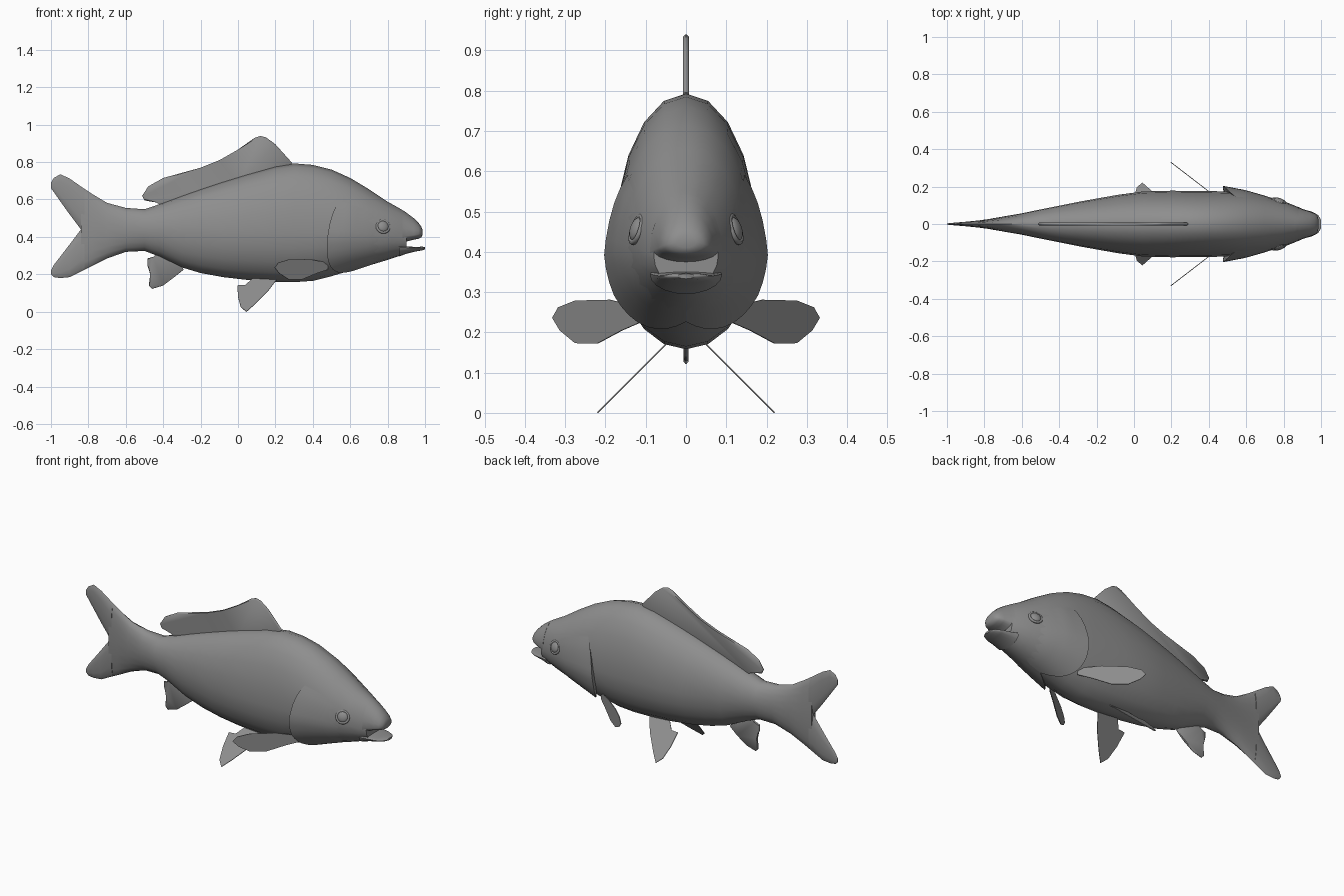
import bpy, bmesh, math
from mathutils import Vector

grey = bpy.data.materials.new("fish_grey")
grey.diffuse_color = (0.27, 0.27, 0.27, 1)


def finish(name, bm, angle=40):
    bmesh.ops.recalc_face_normals(bm, faces=bm.faces)
    me = bpy.data.meshes.new(name)
    bm.to_mesh(me)
    bm.free()
    ob = bpy.data.objects.new(name, me)
    bpy.context.collection.objects.link(ob)
    me.materials.append(grey)
    bpy.ops.object.select_all(action='DESELECT')
    ob.select_set(True)
    bpy.context.view_layer.objects.active = ob
    bpy.ops.object.shade_smooth_by_angle(angle=math.radians(angle))
    return ob


def section(s, a, grow=0.0):
    """Point on an egg-shaped section (x, top, bottom, half width, widest z)."""
    x, top, bot, w, zc = s
    h = (top - zc) if math.sin(a) > 0 else (zc - bot)
    return Vector((x, (w + grow) * math.cos(a), zc + (h + grow) * math.sin(a)))


def loft(name, sections, n=20):
    bm = bmesh.new()
    rings = [[bm.verts.new(section(s, 2 * math.pi * i / n)) for i in range(n)]
             for s in sections]
    for r, q in zip(rings, rings[1:]):
        for i in range(n):
            j = (i + 1) % n
            bm.faces.new((r[i], r[j], q[j], q[i]))
    bm.faces.new(rings[0])
    bm.faces.new(rings[-1])
    return finish(name, bm)


def fin(name, outline, place, half, bevel=0.0):
    """Flat fin: outline in (x, z), mapped into space by place, thickened."""
    bm = bmesh.new()
    pts = [Vector(place(x, z)) for x, z in outline]
    nrm = (pts[len(pts) // 3] - pts[0]).cross(pts[2 * len(pts) // 3] - pts[0]).normalized()
    a = [bm.verts.new(p + nrm * half) for p in pts]
    b = [bm.verts.new(p - nrm * half) for p in pts]
    bm.faces.new(a)
    bm.faces.new(b[::-1])
    for i in range(len(pts)):
        j = (i + 1) % len(pts)
        bm.faces.new((a[i], b[i], b[j], a[j]))
    if bevel:
        rim = [e for e in bm.edges if (e.verts[0] in a) == (e.verts[1] in a)]
        bmesh.ops.bevel(bm, geom=rim, offset=bevel, segments=1, affect='EDGES')
    return finish(name, bm, 50)


# Body from tail fork to mouth: x, top, bottom, half width, widest z
BODY = [
    (-0.84, 0.670, 0.215, 0.018, 0.44), (-0.78, 0.630, 0.245, 0.026, 0.44),
    (-0.70, 0.582, 0.285, 0.040, 0.44), (-0.60, 0.555, 0.320, 0.057, 0.44),
    (-0.50, 0.548, 0.325, 0.078, 0.44), (-0.42, 0.575, 0.295, 0.094, 0.44),
    (-0.30, 0.620, 0.237, 0.118, 0.43), (-0.20, 0.655, 0.207, 0.136, 0.43),
    (-0.08, 0.695, 0.185, 0.157, 0.42), (0.05, 0.735, 0.170, 0.174, 0.42),
    (0.20, 0.777, 0.160, 0.178, 0.42), (0.30, 0.793, 0.158, 0.177, 0.42),
    (0.40, 0.785, 0.165, 0.176, 0.42), (0.50, 0.760, 0.190, 0.174, 0.42),
    (0.60, 0.715, 0.220, 0.168, 0.42), (0.70, 0.655, 0.247, 0.150, 0.41),
    (0.80, 0.588, 0.277, 0.122, 0.41), (0.86, 0.555, 0.297, 0.098, 0.40),
    (0.90, 0.530, 0.310, 0.080, 0.39)]
loft("body", BODY)


def body_at(x):
    for s, t in zip(BODY, BODY[1:]):
        if s[0] <= x <= t[0]:
            f = (x - s[0]) / (t[0] - s[0])
            return tuple(p + (q - p) * f for p, q in zip(s, t))
    return BODY[-1]


# Tail lobes
loft("tail_upper_lobe", [(-0.82, 0.655, 0.42, 0.020, 0.54), (-0.84, 0.670, 0.44, 0.018, 0.555),
     (-0.90, 0.712, 0.52, 0.012, 0.62), (-0.95, 0.735, 0.59, 0.008, 0.66),
     (-0.985, 0.715, 0.64, 0.005, 0.68), (-1.0, 0.69, 0.66, 0.003, 0.675)], 12)
loft("tail_lower_lobe", [(-0.82, 0.46, 0.225, 0.020, 0.34), (-0.84, 0.44, 0.215, 0.018, 0.33),
     (-0.90, 0.36, 0.185, 0.012, 0.27), (-0.95, 0.295, 0.18, 0.008, 0.24),
     (-0.985, 0.25, 0.185, 0.005, 0.215), (-1.0, 0.22, 0.20, 0.003, 0.21)], 12)

# Snout over the open mouth and thin lower lip
loft("snout", [(0.88, 0.543, 0.36, 0.090, 0.40), (0.90, 0.530, 0.375, 0.081, 0.405),
     (0.94, 0.500, 0.385, 0.068, 0.41), (0.965, 0.475, 0.390, 0.058, 0.415),
     (0.98, 0.455, 0.397, 0.044, 0.42), (0.986, 0.440, 0.410, 0.025, 0.425)])
loft("lower_lip", [(0.86, 0.355, 0.295, 0.090, 0.345), (0.90, 0.350, 0.310, 0.078, 0.342),
     (0.95, 0.346, 0.322, 0.067, 0.340), (0.985, 0.348, 0.328, 0.048, 0.340),
     (1.0, 0.345, 0.333, 0.022, 0.340)])


# Gill covers: raised shells whose rounded rear rim stands off the body
def gill_cover(name, side):
    bm = bmesh.new()
    rows, cols, front = 16, 8, 0.76
    grid = []
    for i in range(rows + 1):
        t = i / rows
        a = math.radians(32 - 122 * t)
        rear = 0.475 + 0.11 * abs(2 * t - 0.8) ** 2.2
        fade = min(1, t / 0.3)
        row = []
        for j in range(cols + 1):
            u = j / cols
            x = rear + (front - rear) * u
            lift = 0.03 * fade * (1 - u) ** 1.3 * (1 - 0.85 * max(0, t - 0.5) * 2) - 0.002 * u
            row.append(section(body_at(x), a, lift))
        row.insert(0, section(body_at(rear + 0.012), a, -0.01))
        grid.append([bm.verts.new((p.x, p.y * side, p.z)) for p in row])
    for r, q in zip(grid, grid[1:]):
        for j in range(cols + 1):
            bm.faces.new((r[j], r[j + 1], q[j + 1], q[j]))
    ob = finish(name, bm)
    # make sure the shell faces outward
    if sum(p.normal.y * side * p.area for p in ob.data.polygons) < 0:
        ob.data.flip_normals()


# Eyes: flattened ball in a raised lid ring
def eye(name, side):
    y = 0.122
    out = Vector((0.28, 0.9 * side, 0.3)).normalized()
    rot = out.to_track_quat('Z', 'Y')
    c = Vector((0.775, y * side, 0.456))
    bpy.ops.mesh.primitive_uv_sphere_add(segments=16, ring_count=8, radius=0.031, location=c)
    ball = bpy.context.object
    ball.name = name
    ball.scale = (1, 1, 0.5)
    bpy.ops.mesh.primitive_torus_add(major_radius=0.034, minor_radius=0.007,
                                     major_segments=20, minor_segments=8, location=c)
    lid = bpy.context.object
    lid.name = name + "_lid"
    for ob in (ball, lid):
        ob.rotation_mode = 'QUATERNION'
        ob.rotation_quaternion = rot
        ob.data.materials.append(grey)
        ob.data.shade_smooth()


# Centre-line fins
def flat(x, z):
    return (x, 0, z)


fin("dorsal_fin", [(-0.50, 0.595), (-0.512, 0.62), (-0.48, 0.67), (-0.40, 0.715), (-0.20, 0.77),
    (-0.10, 0.81), (0.0, 0.86), (0.09, 0.93), (0.12, 0.94), (0.15, 0.932), (0.20, 0.895),
    (0.29, 0.795), (0.25, 0.74), (0.0, 0.68), (-0.30, 0.585), (-0.40, 0.555),
    (-0.42, 0.575), (-0.435, 0.59)], flat, 0.008, 0.006)
fin("anal_fin", [(-0.29, 0.225), (-0.34, 0.185), (-0.40, 0.140), (-0.46, 0.122), (-0.477, 0.14),
    (-0.465, 0.20), (-0.485, 0.25), (-0.485, 0.285), (-0.45, 0.29), (-0.42, 0.33),
    (-0.34, 0.30)], flat, 0.006, 0.004)

# Paired fins, gill covers and eyes
PELVIC = [(0.22, 0.19), (0.16, 0.11), (0.09, 0.04), (0.045, 0.0), (0.015, 0.025), (0.0, 0.08),
          (-0.003, 0.14), (0.04, 0.142), (0.09, 0.19)]
PECTORAL = [(0.48, 0.262), (0.38, 0.281), (0.27, 0.279), (0.215, 0.262), (0.196, 0.236),
            (0.22, 0.205), (0.27, 0.173), (0.34, 0.172), (0.42, 0.205), (0.48, 0.225)]
for label, s in (("left", 1), ("right", -1)):
    fin(label + "_pelvic_fin", PELVIC, lambda x, z: (x, s * (0.22 - z), z), 0.002)
    fin(label + "_pectoral_fin", PECTORAL,
        lambda x, z: (x, s * (0.12 + (0.47 - x) * 0.77), z), 0.002)
    gill_cover(label + "_gill_cover", s)
    eye(label + "_eye", s)
